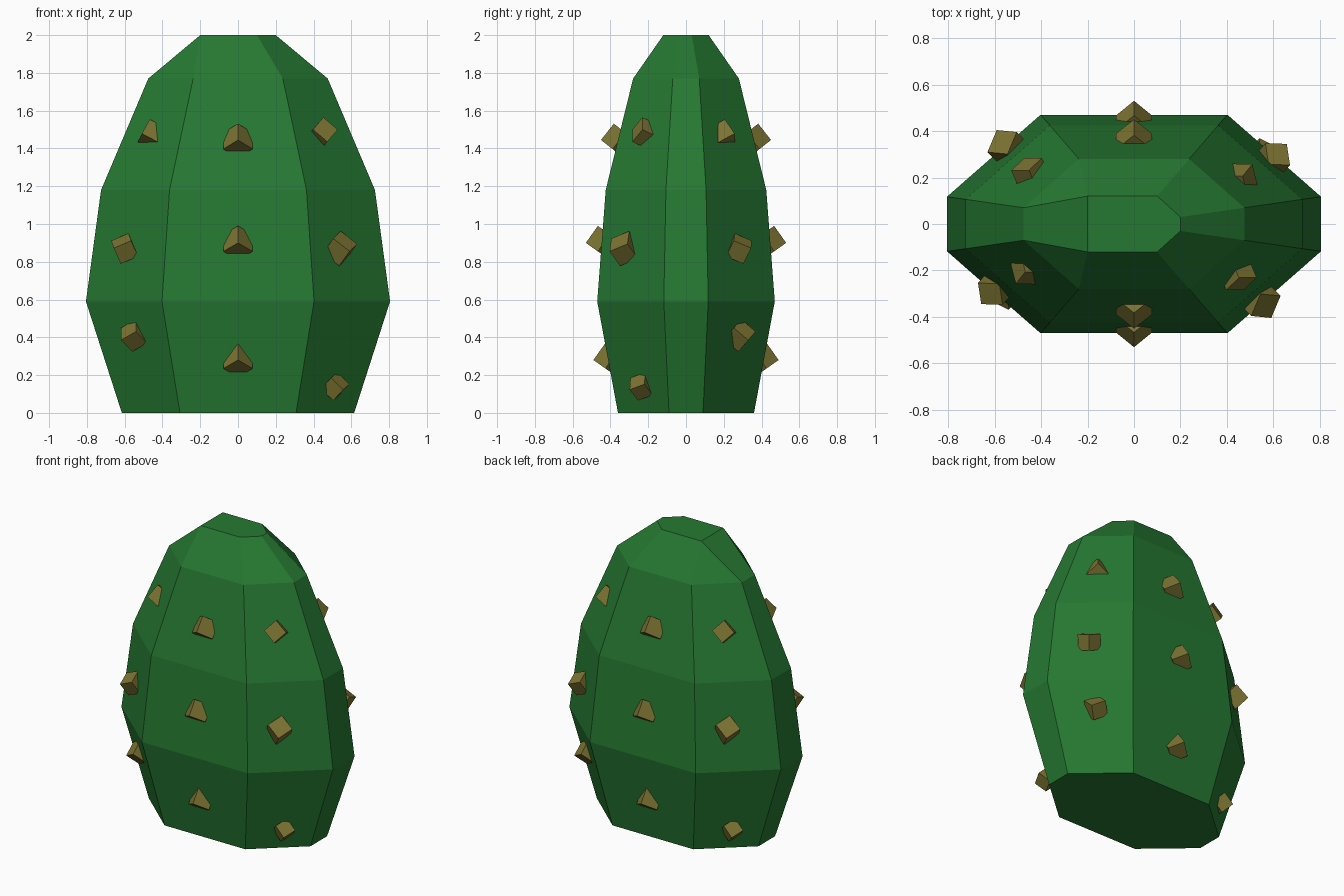
import bpy
import bmesh
from math import radians
from mathutils import Matrix, Vector

cube = bpy.data.objects.get("Cube")
if cube:
    bpy.data.objects.remove(cube, do_unlink=True)


def make_material(name, rgb):
    mat = bpy.data.materials.new(name)
    mat.use_nodes = True
    mat.diffuse_color = (*rgb, 1)
    mat.node_tree.nodes["Principled BSDF"].inputs["Base Color"].default_value = (*rgb, 1)
    return mat


def make_object(name, bm, mat):
    bmesh.ops.recalc_face_normals(bm, faces=bm.faces)
    mesh = bpy.data.meshes.new(name)
    bm.to_mesh(mesh)
    bm.free()
    mesh.materials.append(mat)
    obj = bpy.data.objects.new(name, mesh)
    bpy.context.collection.objects.link(obj)
    return obj


green = make_material("leaf green", (0.019, 0.19, 0.032))
olive = make_material("olive thorn", (0.20, 0.17, 0.032))


# Body: eight-sided rings, closed by a narrow lopsided crown
def ring(x, y, z):
    corners = [(x, -y / 4), (x, y / 4), (x / 2, y), (-x / 2, y),
               (-x, y / 4), (-x, -y / 4), (-x / 2, -y), (x / 2, -y)]
    return [bm.verts.new((a, b, z)) for a, b in corners]


bm = bmesh.new()
rings = [ring(0.615, 0.36, 0), ring(0.805, 0.47, 0.59),
         ring(0.725, 0.425, 1.18), ring(0.475, 0.28, 1.77)]
for low, high in zip(rings, rings[1:]):
    for i in range(8):
        j = (i + 1) % 8
        bm.faces.new((low[i], low[j], high[j], high[i]))
bm.faces.new(rings[0][::-1])

crown = [bm.verts.new((x, y, 2)) for x, y in
         [(0.2, -0.03), (0.2, 0.03), (0.1, 0.12), (-0.2, 0.12), (-0.2, -0.12), (0.1, -0.12)]]
upper = [crown[k] for k in (0, 1, 2, 3, 3, 4, 4, 5)]
for i in range(8):
    j = (i + 1) % 8
    corners = [rings[3][i], rings[3][j], upper[j], upper[i]]
    bm.faces.new(list(dict.fromkeys(corners)))
bm.faces.new(crown)
make_object("body", bm, green)


# Thorns: half-sunk cubes, turned with a corner or a face outward
def thorn(name, centre, direction, corner, roll, size):
    bm = bmesh.new()
    bmesh.ops.create_cube(bm, size=size)
    turn = Matrix.Rotation(radians(roll), 3, "Z")
    if corner:
        turn = turn @ Vector((1, 1, 1)).rotation_difference(Vector((0, 0, 1))).to_matrix()
    aim = Vector(direction).to_track_quat("Z", "Y").to_matrix()
    bmesh.ops.transform(bm, matrix=(aim @ turn).to_4x4(), verts=bm.verts)
    bmesh.ops.translate(bm, vec=centre, verts=bm.verts)
    make_object(name, bm, olive)


# name, centre, outward direction, corner outward, roll, size
thorns = [
    ("upper_middle", (0, -0.355, 1.44), (0, -1, 0.05), True, 45, 0.11),
    ("middle", (0, -0.435, 0.90), (0, -1, 0), True, 45, 0.11),
    ("lower_middle", (0, -0.395, 0.28), (0, -1, 0), True, 45, 0.11),
    ("upper_right", (-0.455, -0.19, 1.47), (-0.6, -0.75, 0.1), True, 45, 0.10),
    ("middle_right", (-0.60, -0.28, 0.87), (-0.4, -0.45, 0.9), False, 45, 0.10),
    ("lower_right", (-0.55, -0.285, 0.41), (-0.7, -0.6, 0.7), False, 35, 0.10),
    ("upper_left", (0.445, -0.215, 1.48), (0.35, -0.85, 0.4), False, 45, 0.10),
    ("middle_left", (0.54, -0.325, 0.87), (0.5, -0.5, 0.7), False, 30, 0.11),
    ("lower_left", (0.515, -0.235, 0.14), (0.6, -0.5, 0.65), False, 25, 0.09),
]
for side, s in (("front", 1), ("back", -1)):
    for name, (x, y, z), (dx, dy, dz), corner, roll, size in thorns:
        thorn(f"thorn_{side}_{name}", (s * x, s * y, z), (s * dx, s * dy, dz),
              corner, roll, size)
